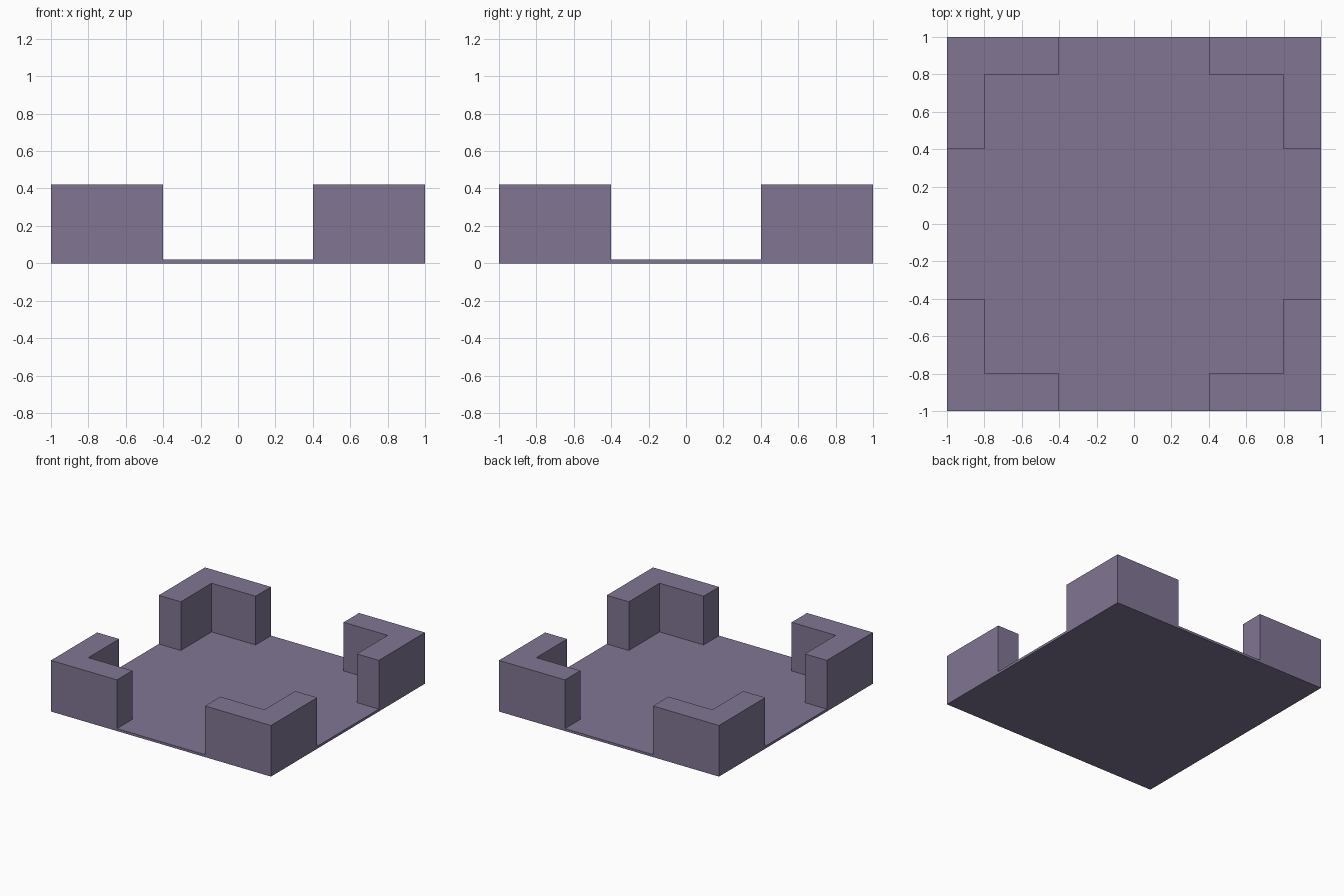
import bpy
import bmesh

cube = bpy.data.objects.get("Cube")
if cube:
    bpy.data.objects.remove(cube, do_unlink=True)

HALF = 1.0       # half width of the floor
FLOOR = 0.02     # floor thickness
TOP = 0.42       # top of the corner walls
THICK = 0.2      # wall thickness
GAP = 0.4        # half width of the openings

stone = bpy.data.materials.new("dusty_purple")
stone.use_nodes = True
colour = (0.22, 0.18, 0.295, 1)
stone.diffuse_color = colour
stone.node_tree.nodes["Principled BSDF"].inputs["Base Color"].default_value = colour


def prism(name, outline, low, high):
    """Extrude a flat outline upwards from low to high."""
    bm = bmesh.new()
    face = bm.faces.new([bm.verts.new((x, y, low)) for x, y in outline])
    grown = bmesh.ops.extrude_face_region(bm, geom=[face])["geom"]
    verts = [g for g in grown if isinstance(g, bmesh.types.BMVert)]
    bmesh.ops.translate(bm, verts=verts, vec=(0, 0, high - low))
    bmesh.ops.recalc_face_normals(bm, faces=bm.faces)
    mesh = bpy.data.meshes.new(name)
    bm.to_mesh(mesh)
    bm.free()
    mesh.materials.append(stone)
    obj = bpy.data.objects.new(name, mesh)
    bpy.context.collection.objects.link(obj)
    return obj


# Square floor slab
prism("floor", [(-HALF, -HALF), (HALF, -HALF), (HALF, HALF), (-HALF, HALF)], 0, FLOOR)

# L-shaped wall in each corner, open in the middle of every side
inner = HALF - THICK
corner = [(GAP, HALF), (GAP, inner), (inner, inner),
          (inner, GAP), (HALF, GAP), (HALF, HALF)]
for side_y, label_y in ((-1, "front"), (1, "back")):
    for side_x, label_x in ((-1, "right"), (1, "left")):
        outline = [(x * side_x, y * side_y) for x, y in corner]
        prism(f"{label_y}_{label_x}_corner_wall", outline, FLOOR, TOP)
